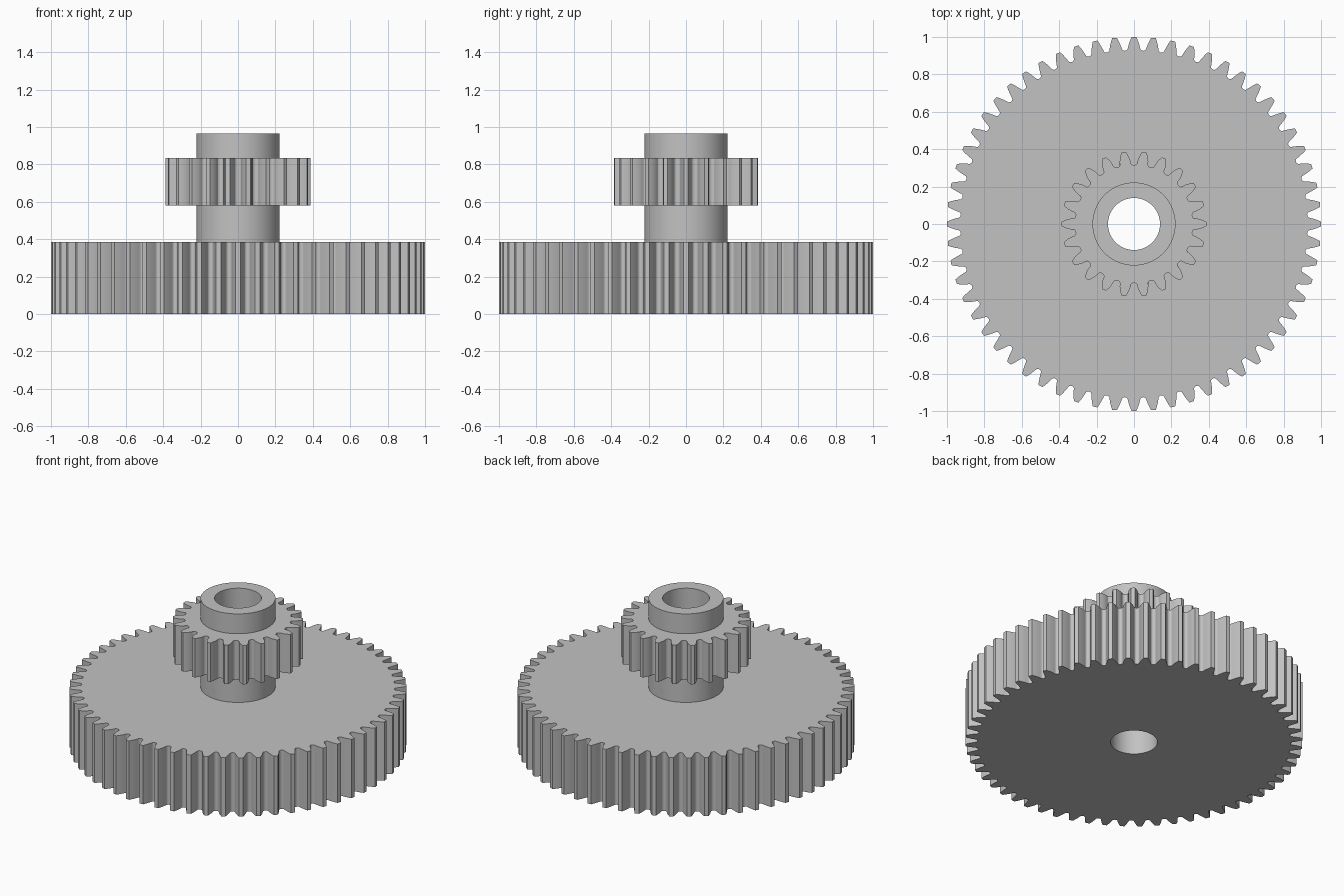
import bpy, bmesh
from math import pi, sin, cos, tan, acos, sqrt, radians

cube = bpy.data.objects.get("Cube")
if cube:
    bpy.data.objects.remove(cube, do_unlink=True)

MODULE = 2 / 62            # tooth size shared by both gears
PRESSURE = radians(20)
BORE, HUB = 0.139, 0.222   # radii

grey = bpy.data.materials.new("plain_grey")
grey.use_nodes = True
colour = (0.54, 0.54, 0.54, 1)
grey.diffuse_color = colour
grey.node_tree.nodes["Principled BSDF"].inputs["Base Color"].default_value = colour


def circle(radius, count, start=0.0):
    return [(radius * cos(start + 2 * pi * i / count),
             radius * sin(start + 2 * pi * i / count)) for i in range(count)]


def involute(angle):
    return tan(angle) - angle


def gear_outline(teeth, fillet):
    """Involute teeth with rounded valleys, one tooth pointing along +x."""
    pitch = MODULE * teeth / 2
    base = pitch * cos(PRESSURE)
    root, tip = pitch - 1.25 * MODULE, pitch + MODULE
    flank = []             # (radius, half gap angle) from valley to tip
    radii = [(root + fillet * (1 - cos(t)), sin(t))
             for t in (pi / 2 * i / 4 for i in range(5))]
    start = root + fillet
    radii += [(start + (tip - start) * i / 5, 1) for i in range(1, 6)]
    for r, narrowing in radii:
        half = pi / (2 * teeth) + involute(PRESSURE) - involute(acos(min(1, base / r)))
        flank.append((r, (pi / teeth - half) * narrowing))
    points = []
    for k in range(teeth):
        valley = (2 * k - 1) * pi / teeth
        side = [(r, valley - g) for r, g in reversed(flank[1:])]
        side += [(r, valley + g) for r, g in flank]
        points += [(r * cos(a), r * sin(a)) for r, a in side]
    return points


def ring_solid(name, outer, inner, bottom, top):
    """Extruded outline with a hole; both loops have equal point counts."""
    bm = bmesh.new()
    loops = [[bm.verts.new((x, y, z)) for x, y in pts]
             for pts, z in ((outer, bottom), (outer, top), (inner, top), (inner, bottom))]
    n = len(outer)
    for a, b in zip(loops, loops[1:] + loops[:1]):
        for i in range(n):
            j = (i + 1) % n
            bm.faces.new((a[i], a[j], b[j], b[i]))
    bmesh.ops.recalc_face_normals(bm, faces=bm.faces)
    mesh = bpy.data.meshes.new(name)
    bm.to_mesh(mesh)
    bm.free()
    mesh.materials.append(grey)
    obj = bpy.data.objects.new(name, mesh)
    bpy.context.collection.objects.link(obj)
    bpy.ops.object.select_all(action="DESELECT")
    obj.select_set(True)
    bpy.context.view_layer.objects.active = obj
    bpy.ops.object.shade_smooth_by_angle(angle=radians(25))


def add_gear(name, teeth, fillet, hole, bottom, top):
    outline = gear_outline(teeth, fillet)
    # first outline point sits half a tooth before +x
    inner = circle(hole, len(outline), -pi / teeth)
    ring_solid(name, outline, inner, bottom, top)


# Large gear, hub tube and small gear
add_gear("large_gear", 60, 0.3 * MODULE, BORE, 0, 0.385)
ring_solid("hub", circle(HUB, 96), circle(BORE, 96), 0.385, 0.965)
add_gear("small_gear", 22, 0.45 * MODULE, HUB - 0.005, 0.58, 0.835)
